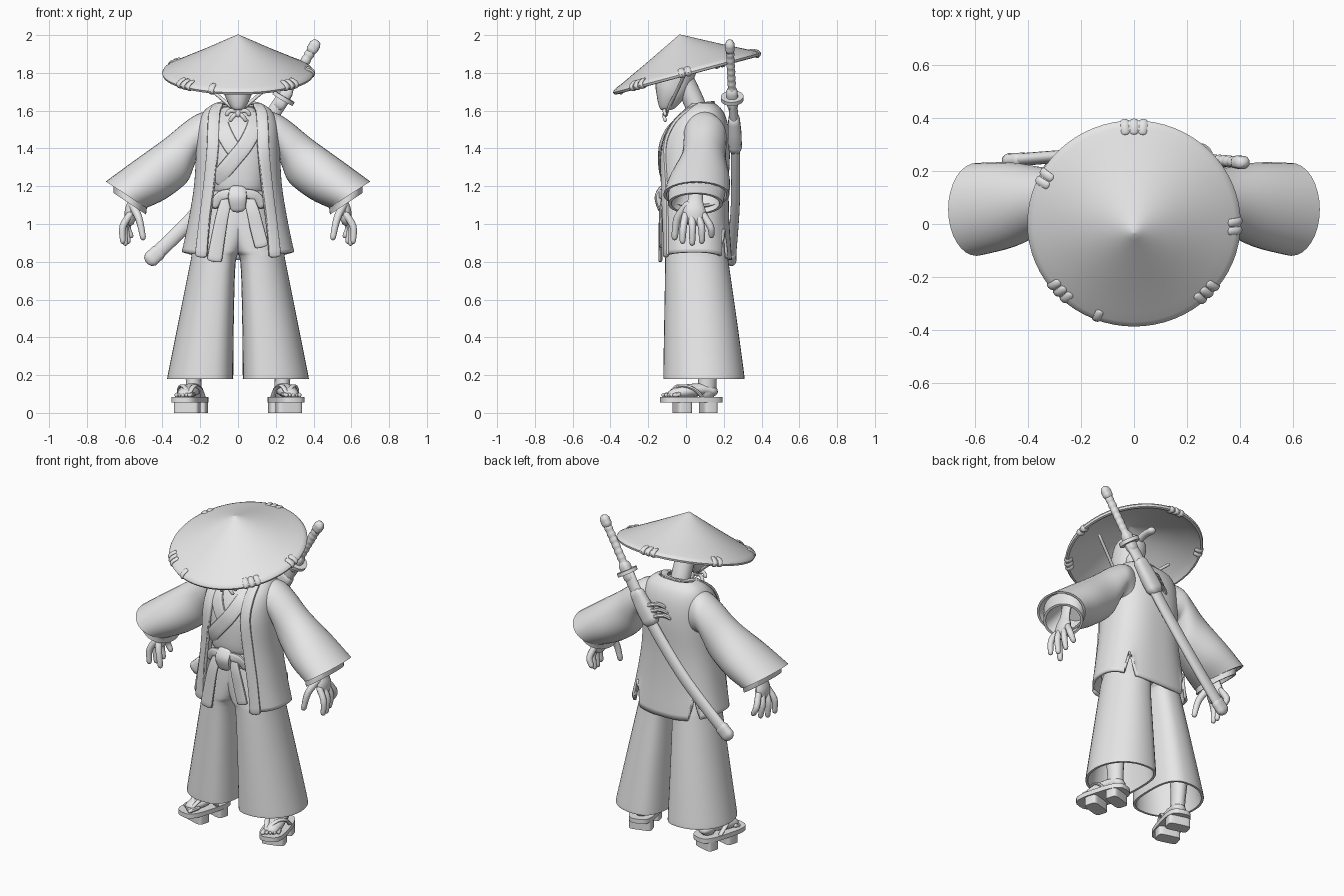
import bpy, bmesh, math
from mathutils import Vector, Matrix

if "Cube" in bpy.data.objects:
    bpy.data.objects.remove(bpy.data.objects["Cube"])

MAT = bpy.data.materials.new("light_grey")
MAT.diffuse_color = (0.8, 0.8, 0.8, 1)
MAT.use_nodes = True
MAT.node_tree.nodes["Principled BSDF"].inputs["Base Color"].default_value = MAT.diffuse_color


def make(name, verts, faces, matrix=None):
    me = bpy.data.meshes.new(name)
    bm = bmesh.new()
    vs = [bm.verts.new(v) for v in verts]
    for f in faces:
        bm.faces.new([vs[i] for i in f])
    if matrix:
        bm.transform(matrix)
    bmesh.ops.recalc_face_normals(bm, faces=bm.faces)
    bm.to_mesh(me)
    bm.free()
    me.materials.append(MAT)
    ob = bpy.data.objects.new(name, me)
    bpy.context.collection.objects.link(ob)
    return ob


def loft(name, rings, closed=True, cap=True, matrix=None):
    n, m = len(rings[0]), len(rings)
    verts = [p for r in rings for p in r]
    faces = [(i * n + j, i * n + (j + 1) % n, (i + 1) * n + (j + 1) % n, (i + 1) * n + j)
             for i in range(m - 1) for j in range(n if closed else n - 1)]
    if cap:
        faces += [tuple(range(n)), tuple(range((m - 1) * n, m * n))]
    return make(name, verts, faces, matrix)


def smooth(pts, k=4):
    """Catmull-Rom samples through tuples of any length."""
    out = []
    for i in range(len(pts) - 1):
        a, b, c, d = pts[max(i - 1, 0)], pts[i], pts[i + 1], pts[min(i + 2, len(pts) - 1)]
        for j in range(k):
            t = j / k
            out.append(tuple(0.5 * (2 * q + (r - p) * t + (2 * p - 5 * q + 4 * r - s) * t * t
                                    + (3 * q - p - 3 * r + s) * t ** 3)
                             for p, q, r, s in zip(a, b, c, d)))
    return out + [tuple(pts[-1])]


def power(v, p):
    return math.copysign(abs(v) ** (2 / p), v)


def ring(z, x0, x1, y0, y1, p=2.5, n=40):
    cx, cy, rx, ry = (x0 + x1) / 2, (y0 + y1) / 2, (x1 - x0) / 2, (y1 - y0) / 2
    return [Vector((cx + rx * power(math.sin(i * math.tau / n), p),
                    cy - ry * power(math.cos(i * math.tau / n), p), z)) for i in range(n)]


def sweep(name, pts, w, h, up=(0, -1, 0), scales=None, p=2, k=4, n=14, rounded=True, matrix=None):
    """Tube of half-width w and half-depth h along a smooth path."""
    s = scales or [1] * len(pts)
    path = smooth([tuple(q) + (f,) for q, f in zip(pts, s)], k)
    P = [Vector(q[:3]) for q in path]
    T = [(P[min(i + 1, len(P) - 1)] - P[max(i - 1, 0)]).normalized() for i in range(len(P))]
    st = [(a, t, q[3]) for a, t, q in zip(P, T, path)]
    if rounded:
        for end, sign in ((0, -1), (-1, 1)):
            a, t, f = st[end]
            e = min(w, h) * f
            extra = [(a + t * sign * e * .7, t, f * .72), (a + t * sign * e, t, f * .25)]
            st = extra[::-1] + st if end == 0 else st + extra
    rings = []
    for a, t, f in st:
        side = t.cross(Vector(up)).normalized()
        d = side.cross(t)
        rings.append([a + side * w * f * power(math.cos(i * math.tau / n), p)
                      + d * h * f * power(math.sin(i * math.tau / n), p) for i in range(n)])
    return loft(name, rings, matrix=matrix)


def front_y(sections, x, z):
    """Front surface depth of a body made of (z, half-width, front, back) sections."""
    s = min(smooth(sections, 8), key=lambda q: abs(q[0] - z))
    u = min(abs(x) / s[1], 0.97)
    return (s[2] + s[3]) / 2 - (s[3] - s[2]) / 2 * (1 - u ** 2.5) ** 0.4


# straw hat: tilted lathe with rounded rim, and bindings
TILT = Matrix.Translation((0, 0, 1.807)) @ Matrix.Rotation(math.radians(15), 4, 'X')
prof = [(.002, .198), (.03, .184), (.2, .098), (.34, .03), (.38, .012), (.396, .003), (.402, -.008),
        (.397, -.02), (.385, -.022), (.372, -.012), (.34, .01), (.2, .076), (.002, .172)]
loft("straw_hat", [[Vector((r * math.sin(i * math.tau / 64),
                            r * math.cos(i * math.tau / 64) + .018 * max(0, z) / .2, z))
                    for i in range(64)] for r, z in prof], matrix=TILT)
for deg, count in ((90, 3), (152, 2), (-1, 2), (-44, 3), (-137, 3), (-111, 1)):
    for i in range(count):
        a = math.radians(deg) + (i - (count - 1) / 2) * .09
        c = (math.cos(a), math.sin(a))
        sweep("hat_binding", [(c[0] * r, c[1] * r, z) for r, z in
                              ((.362, .018), (.388, .008), (.4, -.008), (.388, -.02), (.365, -.008))],
              .009, .016, up=(-c[1], c[0], 0), k=2, n=10, matrix=TILT)

# head, neck, topknot, chin cords
head = [(1.603, .02, -.13, -.08), (1.62, .04, -.142, -.05), (1.68, .07, -.155, 0),
        (1.75, .084, -.16, .035), (1.84, .085, -.13, .06), (1.9, .045, -.09, .02)]
loft("head", [ring(z, -r, r, a, b, 2.2, 28) for z, r, a, b in smooth(head)])
sweep("neck", [(0, .07, 1.56), (0, .045, 1.64), (0, -.02, 1.78)], .058, .055, n=24)
sweep("topknot", [(0, .03, 1.85), (0, .09, 1.868), (0, .16, 1.868)], .024, .02, up=(0, 0, 1))
for s in (1, -1):
    sweep("chin_cord", [(s * .26, .0, 1.81), (s * .13, -.05, 1.70), (0, -.105, 1.59)], .009, .009)
    sweep("cord_bow", [(0, -.105, 1.592), (s * .04, -.115, 1.6), (s * .06, -.11, 1.58)], .012, .009)
    sweep("cord_tail", [(0, -.105, 1.59), (s * .025, -.115, 1.57), (s * .04, -.11, 1.55)], .011, .009)
sweep("cord_knot", [(0, -.105, 1.6), (0, -.11, 1.58)], .016, .015)

# inner robe, crossed lapels
robe = [(1.06, .15, -.09, .17), (1.15, .15, -.1, .18), (1.2, .155, -.132, .18), (1.4, .18, -.13, .19),
        (1.52, .16, -.085, .18), (1.59, .11, -.02, .15), (1.62, .075, .02, .13)]
loft("inner_robe", [ring(z, -r, r, a, b) for z, r, a, b in smooth(robe)])
LAPEL = ((.1, 1.585), (.085, 1.51), (.04, 1.42), (-.02, 1.345), (-.075, 1.28), (-.12, 1.23))
for s, off, count in ((-1, 0, 4), (1, .004, 6)):
    sweep("robe_lapel", [(s * x, front_y(robe, x, z) - .001 - off, z) for x, z in LAPEL[:count]],
          .042, .009, p=3)

# open coat with two rear side slits; sections hold height, half-width, front, back, opening
coat = [(.85, .29, -.13, .235, .165), (1.0, .258, -.135, .222, .15), (1.2, .225, -.14, .218, .125),
        (1.4, .213, -.137, .225, .105), (1.52, .203, -.09, .215, .1), (1.595, .172, -.02, .188, .095),
        (1.635, .115, .03, .145, .08)]
rows, N = [], 121
for k, (z, r, a, b, xin) in enumerate(smooth(coat, 5)):
    t0 = math.asin((xin / r) ** 1.25)
    row = []
    for i in range(N):
        t = t0 + (math.tau - 2 * t0) * i / (N - 1)
        low = max(0, 1 - k / 6) ** 2
        drop = .02 if math.cos(t) > 0 else .04
        lift = .17 * max(0, 1 - abs(abs(t - math.pi) - .68) / .15) - drop * math.cos(t) ** 2
        row.append(Vector((r * power(math.sin(t), 2.5),
                           (a + b) / 2 - (b - a) / 2 * power(math.cos(t), 2.5), z + lift * low)))
    rows.append(row)
shell = loft("coat_body", rows, closed=False, cap=False)
mod = shell.modifiers.new("thickness", 'SOLIDIFY')
mod.thickness, mod.offset = .016, 0

SLEEVE = [(.1, 1.605, .13, 1.28, .08, .1), (.2, 1.588, .205, 1.35, .1, .112),
          (.28, 1.54, .235, 1.3, .1, .114), (.39, 1.45, .272, 1.22, .092, .12),
          (.55, 1.335, .38, 1.135, .072, .16), (.7, 1.225, .485, 1.085, .055, .175)]


def oval(q, s, f=1):
    tx, tz, bx, bz, y, hw = q
    return [Vector((s * ((tx + bx) / 2 + f * (tx - bx) / 2 * math.cos(a)), y + f * hw * math.sin(a),
                    (tz + bz) / 2 + f * (tz - bz) / 2 * math.cos(a)))
            for a in (i * math.tau / 32 for i in range(32))]


for s in (1, -1):
    # coat edge band running up to the nape
    band = [(s * (c[4] + .03), front_y([q[:4] for q in coat], c[4] + .03, c[0]) - .006, c[0]) for c in coat[:-1]]
    band[0] = (band[0][0], band[0][1], .835)
    band += [(s * .1, .06, 1.633), (s * .07, .115, 1.64), (0, .135, 1.642)]
    sweep("coat_band", band, .031, .011, up=(0, -.3, 1), p=3,
          scales=[1.1, 1, 1, 1, 1, .9, .7, .6, .6])

    # wide sleeve, hollow at the cuff, with an inner cuff
    path = smooth(SLEEVE)
    loft("sleeve", [oval(q, s) for q in path] + [oval(path[-1], s, .91), oval(path[-5], s, .8)])
    cuff = (.66, 1.165, .487, 1.05, .05, .145)
    loft("inner_cuff", [oval(path[-5], s, .85), oval(path[-2], s, .87), oval(cuff, s),
                        oval(cuff, s, .88), oval(path[-4], s, .6)])

    # hand
    sweep("palm", [(s * .55, .055, 1.2), (s * .56, .05, 1.13), (s * .568, .045, 1.07), (s * .572, .045, 1.02)],
          .06, .032, up=(1, 0, 0), scales=[.65, .65, 1, .9])
    for i, tip in enumerate((.91, .9, .91, .94)):
        sweep("finger", [(s * .572, -.002 + .031 * i, 1.05), (s * (.61 - .008 * i), -.014 + .048 * i, .985),
                         (s * (.61 - .014 * i), -.018 + .051 * i, tip)], .019, .019, up=(1, 0, 0),
              scales=[1, 1, .8], n=10)
    sweep("thumb", [(s * .56, .01, 1.1), (s * .525, -.045, 1.03), (s * .503, -.06, .93)], .021, .02,
          up=(1, 0, 0), scales=[1.1, 1, .8], n=10)

    # wide trouser leg, hollow at the hem, flatter inside and rounder outside
    leg = [(.18, .025, .375, -.12, .31), (.22, .025, .368, -.12, .306), (.5, .022, .312, -.115, .268),
           (.8, .012, .252, -.11, .225), (.86, -.02, .242, -.11, .22), (1.0, -.07, .2, -.105, .2),
           (1.14, -.1, .16, -.095, .17)]

    def leg_ring(q, d=0):
        cx = q[1] + (q[2] - q[1]) * .4
        inner = ring(q[0], q[1] + d, 2 * cx - q[1] - d, q[3] + d, q[4] - d, 2.8)
        outer = ring(q[0], 2 * cx - q[2] + d, q[2] - d, q[3] + d, q[4] - d, 2.05)
        return [Vector((s * v.x, v.y, v.z)) for v in outer[:21] + inner[21:]]
    loft("trouser_leg", [leg_ring(leg[3], .05), leg_ring(leg[2], .025), leg_ring(leg[0], .014)]
         + [leg_ring(q) for q in smooth(leg)])

    # foot and two-toothed wooden sandal, turned outward
    M = Matrix.Translation((s * .255, .028, 0)) @ Matrix.Rotation(s * math.radians(16), 4, 'Z')

    def block(name, x, y0, y1, z0, z1, p):
        loft(name, [ring(z, -x, x, y0, y1, p, 32) for z in (z0, z1)], matrix=M)
    block("sandal_board", .077, -.166, .166, .055, .083, 3.2)
    block("sandal_tooth", .068, -.09, -.008, 0, .06, 5)
    block("sandal_tooth", .068, .055, .132, 0, .06, 5)
    sweep("foot", [(0, .115, .115), (0, .06, .125), (0, -.03, .114), (0, -.1, .1)], .053, .036,
          up=(0, 0, 1), scales=[.8, .9, 1, .75], matrix=M)
    sweep("ankle", [(0, .085, .11), (s * .005, .088, .19), (s * .01, .09, .36)], .046, .056,
          scales=[.9, .9, 1.15], matrix=M)
    for i in range(5):
        x = -s * (.04 - .021 * i)
        sweep("toe", [(x, -.08, .098), (x, -.14 + .009 * i, .094)], .014 if i == 0 else .011, .012,
              up=(0, 0, 1), n=8, matrix=M)
    for e in (1, -1):
        sweep("sandal_thong", [(-s * .028, -.11, .105), (e * .03 - s * .01, -.06, .143), (e * .056, 0, .125),
                               (e * .062, .045, .082)], .014, .009, up=(0, 0, 1), n=10, matrix=M)

# sash, knot and hanging tails
belt = [(1.08, .17, -.11, .185), (1.1, .172, -.118, .19), (1.17, .165, -.12, .19), (1.19, .15, -.11, .185)]
loft("sash", [ring(z, -r, r, a, b) for z, r, a, b in belt])
sweep("sash_knot", [(0, -.125, 1.185), (-.003, -.145, 1.14), (0, -.132, 1.08)], .05, .022, p=3,
      scales=[.9, 1, .8])
sweep("sash_tail", [(-.05, -.115, 1.16), (-.08, -.133, 1.06), (-.105, -.135, .93), (-.125, -.136, .81)],
      .037, .01, p=3, scales=[.7, .9, 1, 1.1])
sweep("sash_tail", [(.045, -.115, 1.16), (.075, -.133, 1.08), (.1, -.133, .98), (.125, -.133, .885)],
      .037, .01, p=3, scales=[.7, .9, 1, 1])
for s in (1, -1):
    sweep("sash_fold", [(s * .03, -.135, 1.16), (s * .09, -.12, 1.15), (s * .13, -.1, 1.1)], .026, .012,
          up=(0, -1, .1), p=3)

# sword across the back
UP = (0, 1, 0)
sweep("scabbard", [(.235, .245, 1.66), (.13, .258, 1.5), (.02, .262, 1.34), (-.15, .262, 1.13),
                   (-.31, .252, .96), (-.455, .24, .82)], .038, .024, up=UP, n=18)
sweep("scabbard_tip", [(-.42, .242, .853), (-.463, .24, .812)], .042, .027, up=UP, p=2.6)
sweep("scabbard_wrap", [(.165, .254, 1.555), (.11, .258, 1.475), (.065, .26, 1.41)], .052, .036, up=UP, p=3,
      scales=[.85, 1, 1])
g0, g1 = Vector((.24, .245, 1.665)), Vector((.405, .232, 1.945))
axis = (g1 - g0).normalized()
sweep("sword_guard", [g0 - axis * .01, g0 + axis * .012], .062, .06, up=UP, n=28, k=1, rounded=False)
sweep("guard_collar", [g0 - axis * .04, g0 + axis * .04], .033, .03, up=UP, p=3)
sweep("sword_grip", [g0.lerp(g1, i / 18) for i in range(19)], .027, .023, up=UP, k=2,
      scales=[1 if i % 2 else .86 for i in range(19)])
sweep("sword_pommel", [g0.lerp(g1, .92), g0.lerp(g1, 1.02)], .03, .025, up=UP, p=2.6)
for i in range(3):
    sweep("scabbard_cord", [(.09 - .02 * i, .275, 1.5 - .03 * i), (.03 - .02 * i, .245, 1.515 - .03 * i),
                            (-.005 - .02 * i, .225, 1.5 - .03 * i)], .013, .013, n=8, up=UP)

# smooth shading with sharp edges kept
bpy.ops.object.select_all(action='SELECT')
bpy.context.view_layer.objects.active = shell
bpy.ops.object.shade_smooth_by_angle(angle=math.radians(42))
